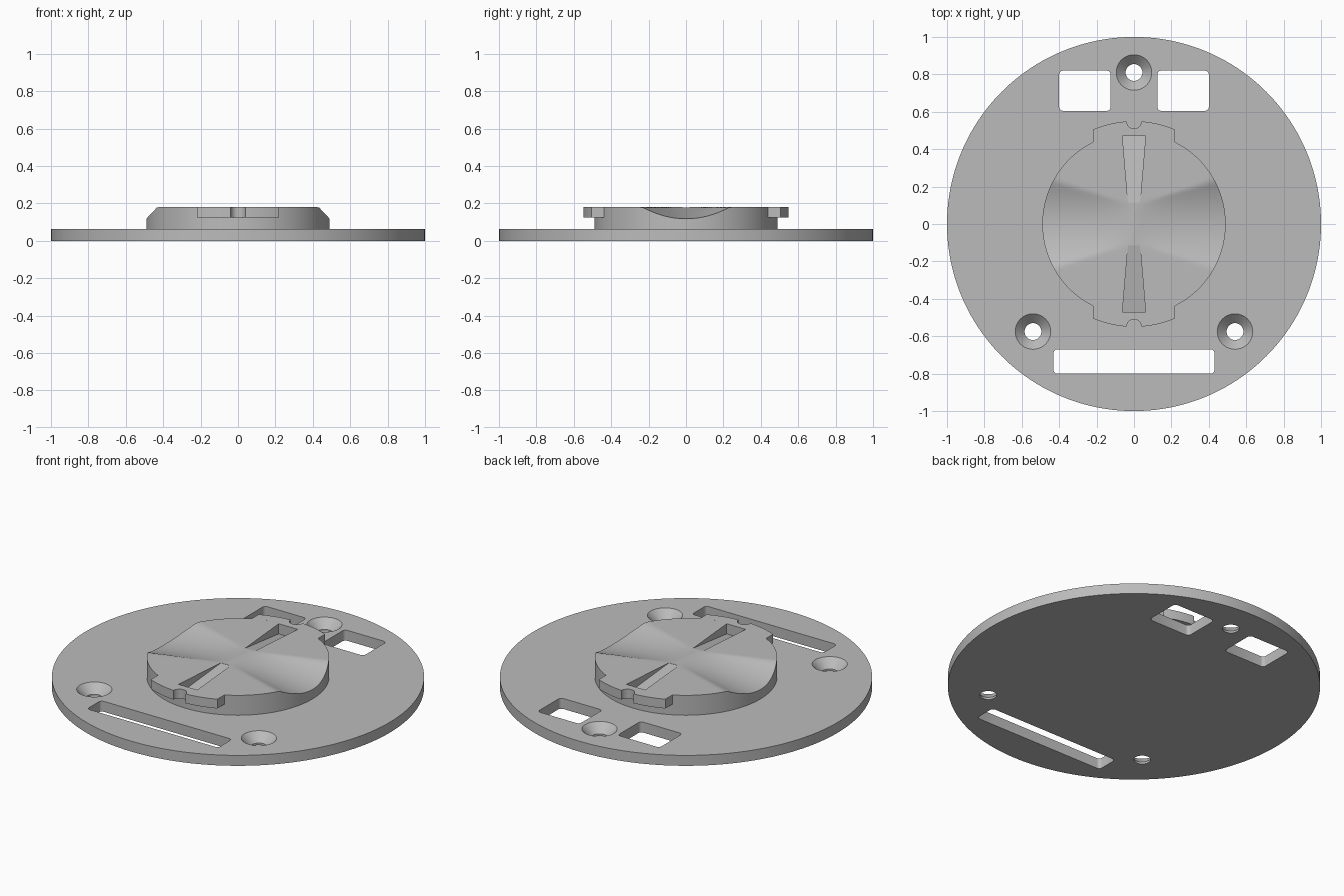
import bpy, bmesh
from math import sin, cos, pi, sqrt, asin

cube = bpy.data.objects.get("Cube")
if cube:
    bpy.data.objects.remove(cube)

PLATE_TOP, HUB_TOP, HUB_R, TAB_R = 0.062, 0.18, 0.49, 0.55

grey = bpy.data.materials.new("plain grey")
grey.use_nodes = True
grey.diffuse_color = (0.5, 0.5, 0.5, 1)
grey.node_tree.nodes["Principled BSDF"].inputs["Base Color"].default_value = (0.5, 0.5, 0.5, 1)


def finish(name, bm):
    bmesh.ops.recalc_face_normals(bm, faces=bm.faces)
    mesh = bpy.data.meshes.new(name)
    bm.to_mesh(mesh)
    bm.free()
    mesh.materials.append(grey)
    obj = bpy.data.objects.new(name, mesh)
    bpy.context.collection.objects.link(obj)
    return obj


def loft(name, rings):
    """Closed solid through rings of equal point count."""
    bm = bmesh.new()
    loops = [[bm.verts.new(p) for p in ring] for ring in rings]
    n = len(loops[0])
    for a, b in zip(loops, loops[1:]):
        for i in range(n):
            j = (i + 1) % n
            bm.faces.new((a[i], a[j], b[j], b[i]))
    bm.faces.new(loops[0])
    bm.faces.new(loops[-1])
    return finish(name, bm)


def prism(name, outline, z0, z1):
    return loft(name, [[(x, y, z) for x, y in outline] for z in (z0, z1)])


def circle(r, z, n, cx=0, cy=0):
    return [(cx + r * cos(2 * pi * i / n), cy + r * sin(2 * pi * i / n), z) for i in range(n)]


def rounded_rect(x0, x1, y0, y1, r=0.02):
    corners = [(x1 - r, y1 - r), (x0 + r, y1 - r), (x0 + r, y0 + r), (x1 - r, y0 + r)]
    return [(cx + r * cos((q + k / 4) * pi / 2), cy + r * sin((q + k / 4) * pi / 2))
            for q, (cx, cy) in enumerate(corners) for k in range(5)]


def cut(obj, cutter):
    mod = obj.modifiers.new(cutter.name, "BOOLEAN")
    mod.operation, mod.solver, mod.object = "DIFFERENCE", "EXACT", cutter
    cutter.hide_render = True
    cutter.hide_set(True)
    cutters.append(cutter)


cutters = []

# Base plate with two windows, a long slot and three countersunk holes
plate = loft("base_plate", [circle(1, z, 160) for z in (0, PLATE_TOP)])
for name, box in (("left_window", (0.125, 0.40, 0.605, 0.82)),
                  ("right_window", (-0.40, -0.125, 0.605, 0.82)),
                  ("front_slot", (-0.43, 0.43, -0.80, -0.67))):
    cut(plate, prism(name + "_cutter", rounded_rect(*box), -0.1, 0.2))
for name, x, y in (("back", 0, 0.81), ("left", 0.54, -0.575), ("right", -0.54, -0.575)):
    profile = ((0.045, -0.1), (0.045, 0.012), (0.095, PLATE_TOP), (0.095, 0.2))
    cut(plate, loft(name + "_screw_hole_cutter", [circle(r, z, 40, x, y) for r, z in profile]))


# Hub whose top is scooped towards both sides, the scoops widening outwards
def hub_height(x, y):
    t = min(abs(x) / HUB_R, 1)
    width = 0.10 + 0.15 * t
    return HUB_TOP - 0.062 * t * max(0, 1 - (y / width) ** 2)


SEG, STEPS = 144, 24
rings = [circle(HUB_R, PLATE_TOP - 0.01, SEG)]
for k in range(STEPS, 0, -1):
    rings.append([(x, y, hub_height(x, y)) for x, y, z in circle(HUB_R * k / STEPS, 0, SEG)])
hub = loft("hub", rings)

# Ramped wedge grooves and notched tabs at the front and back of the hub
for name, s in (("back", 1), ("front", -1)):
    inner, outer = (0.032, 0.115), (0.062, 0.47)
    floor = [(-inner[0], s * inner[1], HUB_TOP - 0.001), (inner[0], s * inner[1], HUB_TOP - 0.001),
             (outer[0], s * outer[1], 0.12), (-outer[0], s * outer[1], 0.12)]
    cut(hub, loft(name + "_groove_cutter", [floor, [(x, y, 0.3) for x, y, z in floor]]))

    half, notch = 0.218, 0.04
    a0, a1, an = asin(half / HUB_R), asin(half / TAB_R), asin(notch / TAB_R)
    arc = [a1 + (an - a1) * k / 10 for k in range(11)]
    side = [(TAB_R * sin(a), TAB_R * cos(a)) for a in arc]
    dent = [(notch * cos(k * pi / 12), TAB_R - notch * sin(k * pi / 12)) for k in range(1, 12)]
    root = [(HUB_R * sin(-a0 + a0 * k / 8), HUB_R * cos(-a0 + a0 * k / 8)) for k in range(17)]
    outline = side + dent + [(-x, y) for x, y in reversed(side)] + root
    prism(name + "_tab", [(x, s * y) for x, y in outline], 0.125, HUB_TOP)

# Apply the cuts, drop the cutters and shade smoothly with sharp edges
for obj in (plate, hub):
    bpy.context.view_layer.objects.active = obj
    for mod in list(obj.modifiers):
        bpy.ops.object.modifier_apply(modifier=mod.name)
for cutter in cutters:
    bpy.data.objects.remove(cutter)
for obj in [o for o in bpy.context.collection.objects if o.type == "MESH"]:
    bpy.ops.object.select_all(action="DESELECT")
    obj.select_set(True)
    bpy.context.view_layer.objects.active = obj
    bpy.ops.object.shade_smooth_by_angle(angle=0.5)
